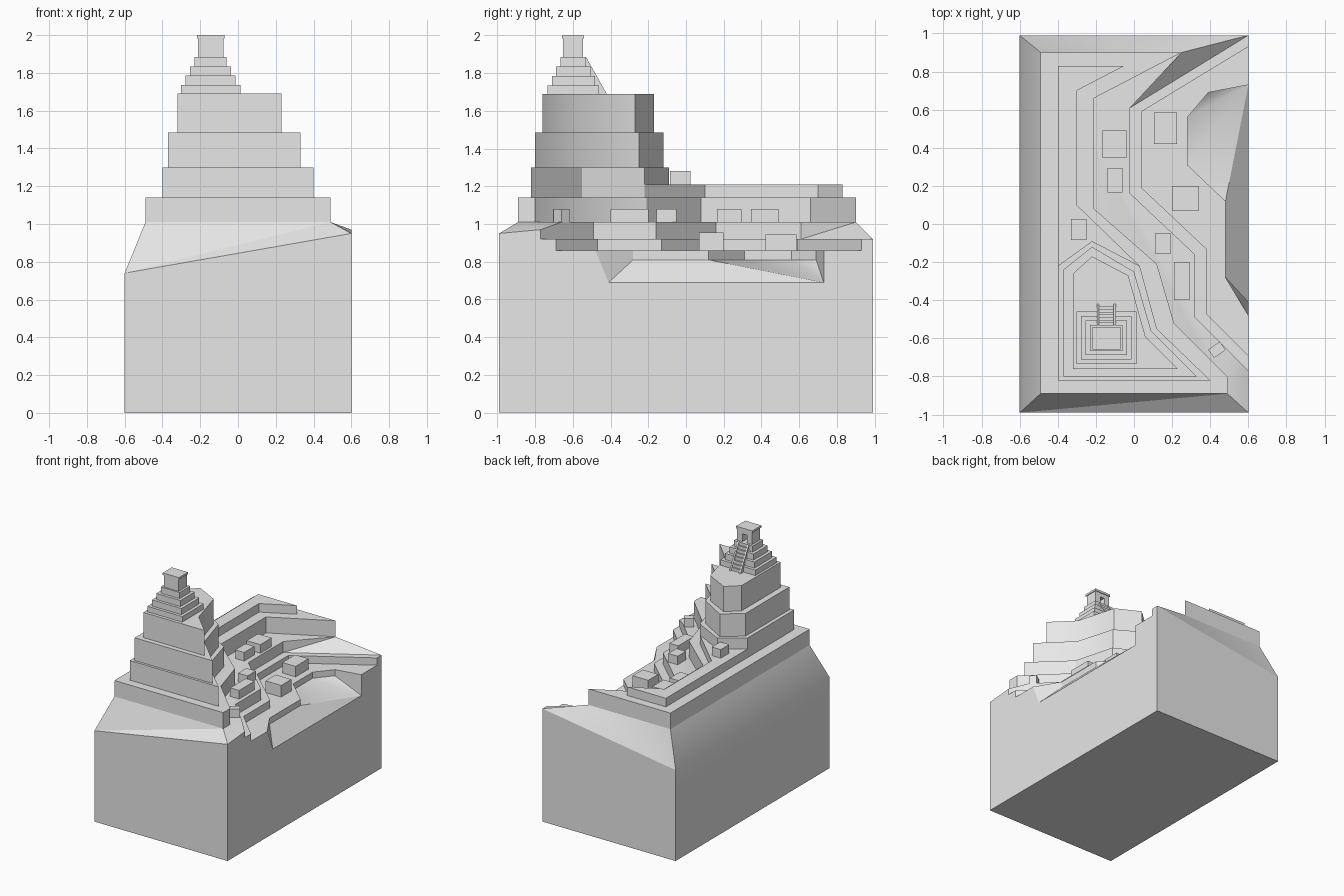
import bpy, bmesh, math
from mathutils import Matrix, Vector

cube = bpy.data.objects.get("Cube")
if cube:
    bpy.data.objects.remove(cube, do_unlink=True)

STONE = (0.8, 0.8, 0.8, 1.0)
stone = bpy.data.materials.new("grey_stone")
stone.use_nodes = True
stone.diffuse_color = STONE
stone.node_tree.nodes["Principled BSDF"].inputs["Base Color"].default_value = STONE


def finish(name, bm):
    """Weld, orient and link a mesh as a named stone part."""
    bmesh.ops.remove_doubles(bm, verts=bm.verts, dist=0.0005)
    bmesh.ops.recalc_face_normals(bm, faces=bm.faces)
    mesh = bpy.data.meshes.new(name)
    bm.to_mesh(mesh)
    bm.free()
    mesh.materials.append(stone)
    obj = bpy.data.objects.new(name, mesh)
    bpy.context.collection.objects.link(obj)
    bpy.ops.object.select_all(action='DESELECT')
    obj.select_set(True)
    bpy.context.view_layer.objects.active = obj
    bpy.ops.object.shade_smooth_by_angle(angle=math.radians(30))
    return obj


def face(bm, points):
    return bm.faces.new([bm.verts.new(p) for p in points])


def ribbon(bm, upper, lower):
    """Wall of quads between two lines of points."""
    for i in range(len(upper) - 1):
        face(bm, [upper[i], upper[i + 1], lower[i + 1], lower[i]])


def at(line, z):
    return [(p[0], p[1], z) for p in line]


def extrude(name, points, offset):
    """Solid made by pushing a flat outline along an offset."""
    bm = bmesh.new()
    shift = Vector(offset)
    moved = [Vector(p) + shift for p in points]
    face(bm, points)
    face(bm, moved)
    ribbon(bm, points + points[:1], moved + moved[:1])
    return finish(name, bm)


def prism(name, outline, z0, z1):
    return extrude(name, at(outline, z0), (0, 0, z1 - z0))


def box(name, x0, x1, y0, y1, z0, z1):
    return prism(name, [(x0, y0), (x1, y0), (x1, y1), (x0, y1)], z0, z1)


# Heights of the stepped ground
PLATEAU, UPPER, LOWER, POOL, SHORE = 1.01, 0.92, 0.86, 0.81, 0.69

# Ground: block sides, sloping skirt, two terraces and a sunken bay
corners = [(0.6, 0.99, UPPER), (-0.6, 0.99, 0.74), (-0.6, -0.99, 0.74), (0.6, -0.99, 0.95)]
rim = at([(0.25, 0.90), (-0.49, 0.90), (-0.49, -0.89), (0.49, -0.89)], PLATEAU)
step_top = [(0.6, -0.77, 0.97)] + at([(0.49, -0.66), (0.32, -0.49), (0.32, -0.16),
                                      (-0.02, 0.16), (-0.02, 0.61)], PLATEAU)
step_foot = at(step_top, UPPER)
ledge = [(0.6, -0.69), (0.38, -0.47), (0.38, -0.13), (0.04, 0.19), (0.04, 0.59), (0.6, 0.93)]
bay = [(0.6, -0.48), (0.48, -0.28), (0.48, 0.12), (0.28, 0.31), (0.28, 0.56),
       (0.39, 0.69), (0.6, 0.73)]
bay_foot = [(0.6, -0.41, SHORE)] + at(bay[1:-1], POOL) + [(0.6, 0.73, SHORE)]

bm = bmesh.new()
face(bm, at(corners, 0))
ribbon(bm, corners, at(corners, 0))
for i in range(3):
    face(bm, [corners[i], corners[i + 1], rim[i]] if i == 0 else
         [corners[i], corners[i + 1], rim[i + 1]])
    face(bm, [corners[i + 1], rim[i + 1], rim[i]] if i == 0 else
         [corners[i], rim[i + 1], rim[i]])
face(bm, rim + step_top[1:])
face(bm, [rim[3], corners[3], step_top[0], step_top[1]])
ribbon(bm, step_top, step_foot)
face(bm, [step_top[-1], rim[0], step_foot[-1]])
face(bm, [step_foot[-1], rim[0], corners[0]])
face(bm, step_foot + [corners[0]] + at(ledge, UPPER)[::-1])
ribbon(bm, at(ledge, UPPER), at(ledge, LOWER))
face(bm, at(ledge, LOWER) + at(bay, LOWER)[::-1])
ribbon(bm, at(bay, LOWER), bay_foot)
for a, b in zip(bay_foot[:-2], bay_foot[1:-1]):
    face(bm, [a, b, bay_foot[-1]])
# right side, cut by the terraces and the bay
bm.faces.ensure_lookup_table()
side = [corners[3], step_top[0], step_foot[0], at(ledge, UPPER)[0], at(ledge, LOWER)[0],
        at(bay, LOWER)[0], bay_foot[0], bay_foot[-1], at(bay, LOWER)[-1],
        at(ledge, LOWER)[-1], at(ledge, UPPER)[-1], corners[0]]
face(bm, side + [(0.6, 0.99, 0), (0.6, -0.99, 0)])
finish("ground_block", bm)

# Long terrace wall and the low platform behind the hill
prism("main_terrace", [(-0.49, -0.89), (0.49, -0.89), (0.49, -0.80), (0.21, -0.52),
                       (0.12, -0.21), (-0.21, 0.08), (-0.21, 0.66), (0.25, 0.90),
                       (-0.49, 0.90)], PLATEAU, 1.14)
prism("back_platform", [(-0.40, -0.22), (0.03, -0.22), (-0.30, 0.10), (-0.30, 0.70),
                        (-0.05, 0.83), (-0.40, 0.83)], 1.14, 1.21)

# Three-stage temple hill
prism("hill_lower", [(-0.40, -0.82), (0.40, -0.82), (0.12, -0.55), (0.03, -0.22),
                     (-0.22, -0.09), (-0.40, -0.22)], 1.14, 1.30)
prism("hill_middle", [(-0.37, -0.80), (0.33, -0.80), (0.09, -0.56), (0.0, -0.25),
                      (-0.22, -0.12), (-0.37, -0.24)], 1.30, 1.485)
prism("hill_upper", [(-0.32, -0.76), (0.23, -0.76), (0.06, -0.59), (-0.03, -0.27),
                     (-0.22, -0.17), (-0.32, -0.26)], 1.485, 1.69)

# Stepped pyramid
CX, CY = -0.145, -0.597
levels = [1.69, 1.735, 1.785, 1.835, 1.885]
for i in range(4):
    hx, hy = 0.157 - 0.024 * i, 0.137 - 0.023 * i
    box(f"pyramid_step_{i + 1}", CX - hx, CX + hx, CY - hy, CY + hy, levels[i], levels[i + 1])

# Shrine with a doorway facing the stairs
x0, x1, y0, y1 = CX - 0.067, CX + 0.067, CY - 0.055, CY + 0.05
prism("shrine_walls", [(x0, y0), (x1, y0), (x1, y1), (CX + 0.02, y1), (CX + 0.02, y1 - 0.06),
                       (CX - 0.02, y1 - 0.06), (CX - 0.02, y1), (x0, y1)], 1.885, 1.95)
box("shrine_lintel", x0, x1, y0, y1, 1.95, 1.983)
box("shrine_roof", x0 - 0.006, x1 + 0.006, y0 - 0.006, y1 + 0.006, 1.983, 2.0)

# Steep stairs between two sloping rails
TOP_Y, FOOT_Y, STEPS = -0.53, -0.42, 8
for label, x in (("left", CX + 0.038), ("right", CX - 0.05)):
    extrude(f"stair_rail_{label}", [(x, TOP_Y, 1.69), (x, FOOT_Y, 1.69), (x, TOP_Y, 1.885)],
            (0.012, 0, 0))
run, rise = (FOOT_Y - TOP_Y) / STEPS, (1.885 - 1.69) / STEPS
profile = [(CX - 0.038, TOP_Y, 1.69), (CX - 0.038, FOOT_Y - run, 1.69)]
for i in range(1, STEPS):
    y = FOOT_Y - run * i
    profile += [(CX - 0.038, y, 1.69 + rise * i), (CX - 0.038, y - run, 1.69 + rise * i)]
extrude("stairs", profile, (0.076, 0, 0))

# Houses on the terraces: x range, y range, floor, height
houses = [
    (0.105, 0.225, 0.42, 0.585, LOWER, 0.085), (0.20, 0.34, 0.07, 0.20, LOWER, 0.095),
    (-0.165, -0.04, 0.345, 0.49, PLATEAU, 0.07), (-0.14, -0.06, 0.165, 0.295, PLATEAU, 0.07),
    (-0.33, -0.25, -0.085, 0.025, 1.21, 0.07), (0.11, 0.195, -0.155, -0.05, PLATEAU, 0.07),
    (0.21, 0.29, -0.40, -0.20, PLATEAU, 0.07)]
for i, (hx0, hx1, hy0, hy1, z, h) in enumerate(houses):
    box(f"house_{i + 1}", hx0, hx1, hy0, hy1, z, z + h)
hut = box("corner_hut", -0.037, 0.037, -0.027, 0.027, PLATEAU, PLATEAU + 0.07)
hut.data.transform(Matrix.Translation((0.435, -0.66, 0)) @ Matrix.Rotation(math.radians(35), 4, 'Z'))
